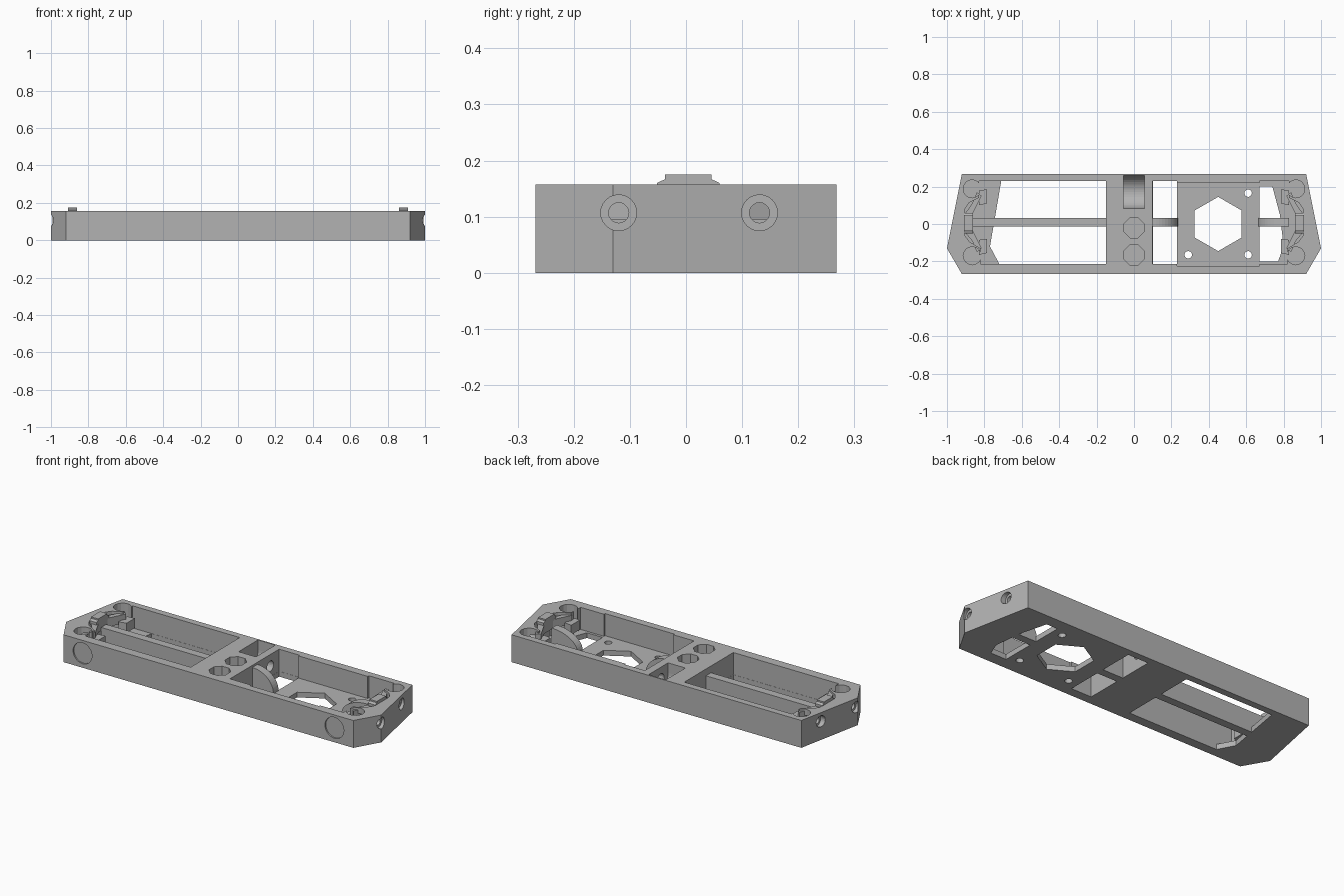
import bpy, bmesh, math
from mathutils import Matrix, Vector

cube = bpy.data.objects.get("Cube")
if cube:
    bpy.data.objects.remove(cube)

grey = bpy.data.materials.new("plain_grey")
grey.use_nodes = True
colour = (0.45, 0.45, 0.45, 1)
grey.diffuse_color = colour
grey.node_tree.nodes["Principled BSDF"].inputs["Base Color"].default_value = colour

TOP, FLOOR = 0.157, 0.03
RIB_Y, RIB_W = 0.01, 0.046


def finish(name, bm):
    bmesh.ops.recalc_face_normals(bm, faces=bm.faces)
    mesh = bpy.data.meshes.new(name)
    bm.to_mesh(mesh)
    bm.free()
    mesh.materials.append(grey)
    obj = bpy.data.objects.new(name, mesh)
    bpy.context.collection.objects.link(obj)
    return obj


def prism(name, pts, lo, hi, axis="z"):
    """Extrude a 2D outline: along z from (x, y), or along y from (x, z)."""
    def place(p, h):
        return (p[0], p[1], h) if axis == "z" else (p[0], h, p[1])
    bm = bmesh.new()
    face = bm.faces.new([bm.verts.new(place(p, lo)) for p in pts])
    geo = bmesh.ops.extrude_face_region(bm, geom=[face])["geom"]
    move = Vector(place((0, 0), hi - lo))
    bmesh.ops.translate(bm, vec=move, verts=[v for v in geo if isinstance(v, bmesh.types.BMVert)])
    return finish(name, bm)


def box(name, x0, x1, y0, y1, z0, z1):
    return prism(name, [(x0, y0), (x1, y0), (x1, y1), (x0, y1)], z0, z1)


def cylinder(name, centre, r, depth, axis="Z", sides=32, r2=None, spin=0):
    turn = {"Z": Matrix(), "X": Matrix.Rotation(math.pi / 2, 4, "Y"),
            "Y": Matrix.Rotation(math.pi / 2, 4, "X")}[axis]
    bm = bmesh.new()
    bmesh.ops.create_cone(bm, cap_ends=True, segments=sides, radius1=r,
                          radius2=r if r2 is None else r2, depth=depth,
                          matrix=Matrix.Translation(centre) @ turn @ Matrix.Rotation(spin, 4, "Z"))
    return finish(name, bm)


def cut(obj, cutters):
    """Apply boolean cuts to the object, then drop the cutters."""
    for c in cutters:
        c.hide_render = True
        mod = obj.modifiers.new("cut", "BOOLEAN")
        mod.operation, mod.solver, mod.object = "DIFFERENCE", "EXACT", c
    deps = bpy.context.evaluated_depsgraph_get()
    mesh = bpy.data.meshes.new_from_object(obj.evaluated_get(deps))
    obj.modifiers.clear()
    obj.data = mesh
    for c in cutters:
        bpy.data.objects.remove(c)
    mesh.materials.clear()
    mesh.materials.append(grey)


def flip(pts, s):
    return [(x * s, y) for x, y in pts]


# Frame block
half = [(0.92, -0.268), (1, -0.13), (0.92, 0.268)]
frame = prism("frame", half + flip(half[::-1], -1), 0, TOP)

cutters = []
# Bays above the floor, with the stepped end pockets
end_pocket = [(0.82, -0.215), (0.82, -0.13), (0.88, -0.095), (0.905, -0.06),
              (0.905, 0.08), (0.88, 0.115), (0.83, 0.14), (0.83, 0.23)]
cutters.append(prism("left_bay", [(0.67, 0.23), (0.67, -0.215)] + end_pocket, FLOOR, 1))
cutters.append(prism("right_bay", flip([(0.15, 0.23), (0.15, -0.215)] + end_pocket, -1), FLOOR, 1))
cutters.append(box("plate_bay", 0.23, 0.671, -0.225, 0.22, FLOOR, 1))
cutters.append(box("inner_bay", 0.10, 0.231, -0.215, 0.23, FLOOR, 1))

# Openings through the floor
edge = [(0.72, -0.214), (0.77, -0.12), (0.71, 0.229)]
cutters.append(prism("right_window", flip([(0.151, 0.229), (0.151, -0.214)] + edge, -1), -1, 0.1))
cutters.append(box("inner_window", 0.101, 0.23, -0.214, 0.229, -1, 0.1))
far_edge = [(0.77, -0.2), (0.8, -0.12), (0.78, 0.05), (0.74, 0.2)]
cutters.append(prism("left_window", [(0.67, 0.2), (0.67, -0.2)] + far_edge, -1, 0.1))

# Hexagon and screw holes in the plate
cutters.append(cylinder("hexagon_hole", (0.45, 0, 0), 0.145, 0.2, sides=6))
for x, y in [(0.29, -0.165), (0.61, -0.165), (0.61, 0.165)]:
    cutters.append(cylinder("screw_hole", (x, y, 0), 0.02, 0.2, sides=20))

# Octagonal wells in the middle
for y in (-0.02, -0.165):
    cutters.append(cylinder("middle_well", (0, y, 0.13), 0.058, 0.2, sides=8, spin=math.pi / 8))
# Rounded slot and its side hole
cutters.append(cylinder("round_slot", (0, 0.172, 0.1), 0.088, 0.11, "X", 40))
cutters.append(box("slot_mouth", -0.055, 0.055, 0.084, 0.26, 0.1, 1))
cutters.append(cylinder("axle_hole", (0.08, 0.15, 0.09), 0.03, 0.1, "X", 20))

for s in (-1, 1):
    # Corner wells
    for y in (-0.17, 0.188):
        cutters.append(cylinder("corner_well", (0.865 * s, y, 0.13), 0.048, 0.2, sides=16))
    # Bolt holes in the ends, with a wider mouth
    for y in (-0.12, 0.131):
        cutters.append(cylinder("bolt_hole", (0.93 * s, y, 0.107), 0.018, 0.2, "X", 20))
        x_in = 0.975 if y < 0 else 0.925
        cutters.append(cylinder("bolt_mouth", ((x_in + 0.05) * s, y, 0.107), 0.032, 0.1, "X", 24))
    # Shallow round dimples on the front
    cutters.append(cylinder("dimple", (0.8 * s, -0.31, 0.083), 0.06, 0.1, "Y", 32))
cut(frame, cutters)

# Long middle rib
y0, y1 = RIB_Y - RIB_W / 2, RIB_Y + RIB_W / 2
box("long_rib", -0.86, -0.149, y0, y1, 0, 0.118)

# Curved gussets beside the plate and the floor strips under them


def gusset(name, wall, reach, height):
    arc = [(wall + reach * math.cos(a), FLOOR + height * math.sin(a))
           for a in [i * math.pi / 24 for i in range(13)]]
    prism(name, [(wall, 0)] + [(wall + reach, 0)] + arc, y0, y1, "y")


gusset("inner_gusset", 0.099, 0.135, 0.115)
gusset("outer_gusset", 0.83, -0.165, 0.1)

# Spring clips at both ends
for side, s in (("left", 1), ("right", -1)):
    outer = [(0.84, -0.15), (0.865, -0.09), (0.9, -0.05), (0.9, 0.06), (0.865, 0.11), (0.84, 0.17)]
    inner = [(0.815, 0.15), (0.845, 0.09), (0.865, 0.05), (0.865, -0.03), (0.845, -0.07), (0.815, -0.13)]
    prism(side + "_clip_band", flip(outer + inner, s), 0.095, 0.145)
    # Raised tab with sloped shoulders
    bm = bmesh.new()
    tab = [(-0.052, 0.14), (-0.052, 0.16), (-0.037, 0.167), (-0.037, 0.175),
           (0.045, 0.175), (0.045, 0.167), (0.06, 0.16), (0.06, 0.14)]
    rings = [[bm.verts.new((x * s, y, z)) for y, z in tab] for x in (0.862, 0.908)]
    for ring in rings:
        bm.faces.new(ring)
    for i in range(len(tab)):
        j = (i + 1) % len(tab)
        bm.faces.new([rings[0][i], rings[0][j], rings[1][j], rings[1][i]])
    finish(side + "_clip_tab", bm)
    # Feet of the clip
    for end, y in (("front", -0.125), ("back", 0.14)):
        foot = [(0.785, y - 0.03), (0.83, y - 0.04), (0.83, y + 0.04), (0.785, y + 0.045)]
        prism(f"{side}_{end}_clip_foot", flip(foot, s), 0.06, 0.115)
